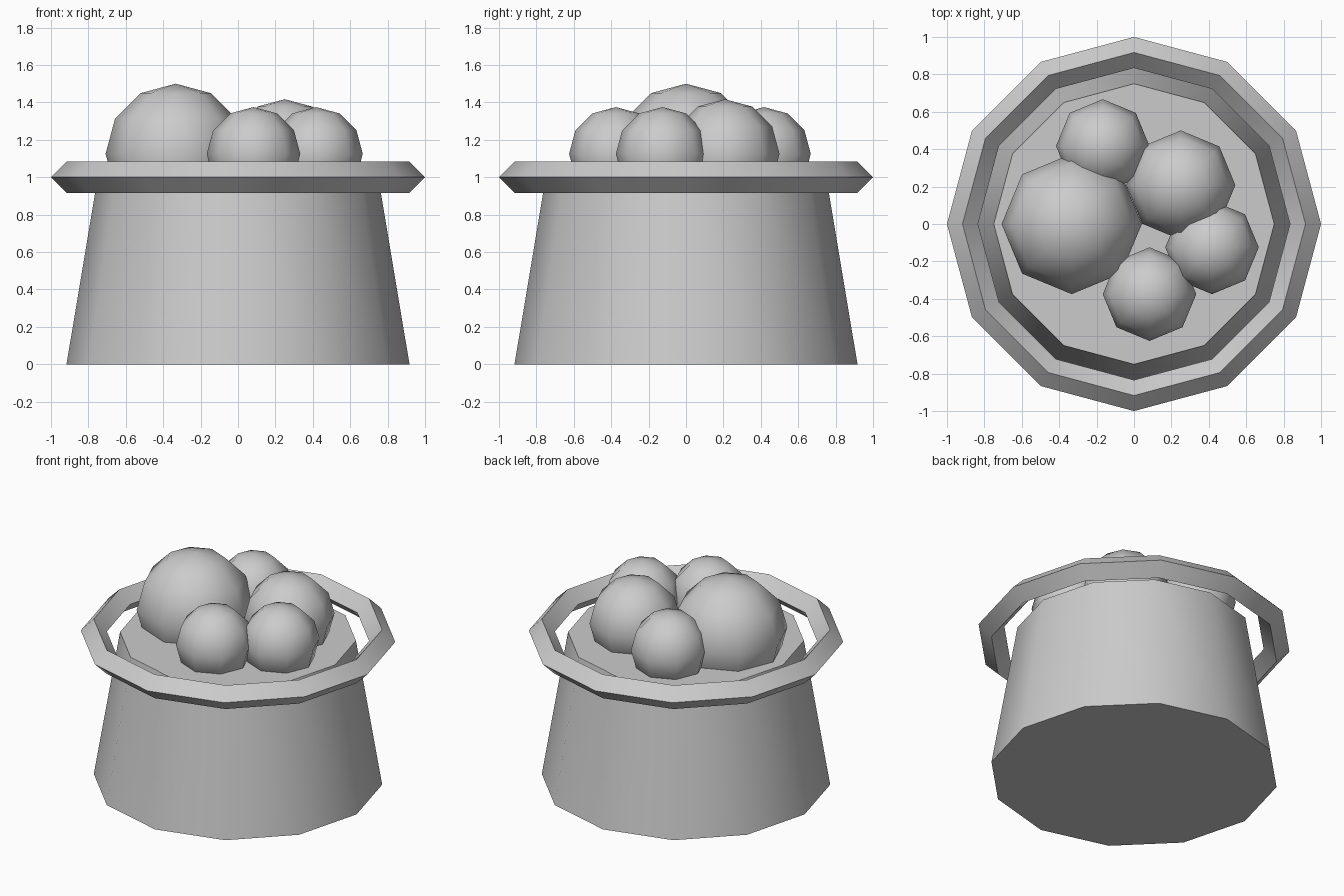
import bpy
from math import radians

default = bpy.data.objects.get("Cube")
if default:
    bpy.data.objects.remove(default, do_unlink=True)

# Single plain grey material
grey = bpy.data.materials.new("plain_grey")
grey.use_nodes = True
colour = (0.6, 0.6, 0.6, 1.0)
grey.diffuse_color = colour
grey.node_tree.nodes["Principled BSDF"].inputs["Base Color"].default_value = colour


def finish(name):
    obj = bpy.context.object
    obj.name = name
    obj.data.materials.append(grey)
    bpy.ops.object.shade_smooth_by_angle(angle=radians(50))
    return obj


# Tapered twelve-sided pot body
bpy.ops.mesh.primitive_cone_add(vertices=12, radius1=0.917, radius2=0.75,
                                depth=1, location=(0, 0, 0.5))
finish("pot_body")

# Floating rim with a diamond cross-section
bpy.ops.mesh.primitive_torus_add(major_segments=12, minor_segments=4,
                                 major_radius=0.917, minor_radius=0.083,
                                 location=(0, 0, 1))
finish("rim_ring")

# Balls heaped on top, all sunk into the pot at the same height
balls = {
    "large_ball": (-0.333, 0, 0.375),
    "medium_ball": (0.25, 0.208, 0.292),
    "back_ball": (-0.167, 0.417, 0.25),
    "left_ball": (0.417, -0.125, 0.25),
    "front_ball": (0.083, -0.375, 0.25),
}
for name, (x, y, radius) in balls.items():
    bpy.ops.mesh.primitive_uv_sphere_add(segments=8, ring_count=6, radius=radius,
                                         location=(x, y, 1.125))
    finish(name)
